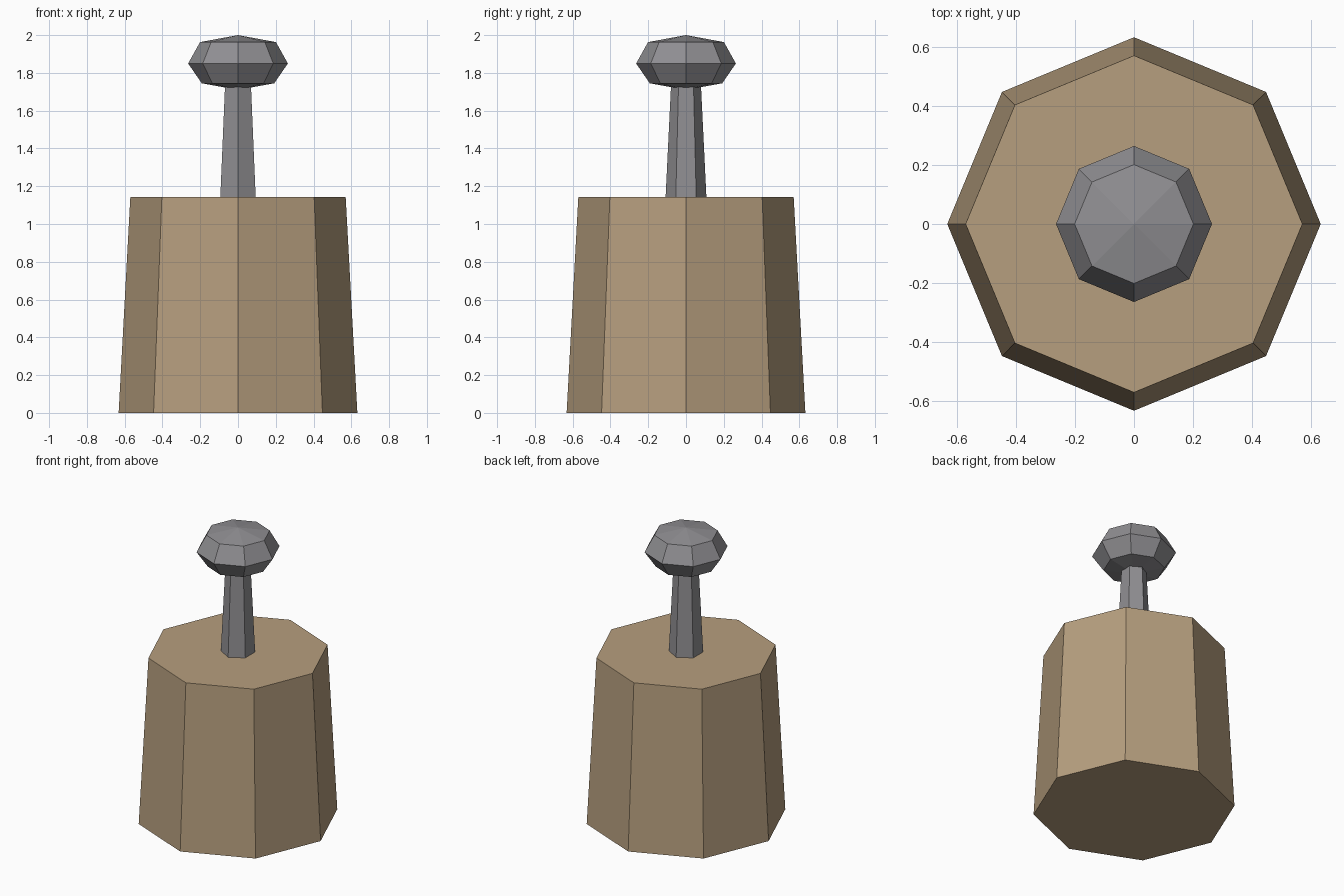
import bpy
import bmesh
from math import cos, sin, tau

cube = bpy.data.objects.get("Cube")
if cube:
    bpy.data.objects.remove(cube, do_unlink=True)


def make_material(name, rgb):
    mat = bpy.data.materials.new(name)
    mat.use_nodes = True
    color = (*rgb, 1.0)
    mat.diffuse_color = color
    bsdf = mat.node_tree.nodes["Principled BSDF"]
    bsdf.inputs["Base Color"].default_value = color
    bsdf.inputs["Roughness"].default_value = 0.8
    return mat


def lathe(name, profile, sides, mat, phase=0.0):
    """Faceted solid from (radius, z) pairs, bottom to top; radius 0 is an apex."""
    bm = bmesh.new()
    rings = []
    for r, z in profile:
        count = sides if r > 0 else 1
        angles = [phase + tau * i / sides for i in range(count)]
        rings.append([bm.verts.new((r * cos(a), r * sin(a), z)) for a in angles])
    for low, high in zip(rings, rings[1:]):
        for i in range(sides):
            j = (i + 1) % sides
            if len(low) == 1:
                bm.faces.new((low[0], high[j], high[i]))
            elif len(high) == 1:
                bm.faces.new((low[i], low[j], high[0]))
            else:
                bm.faces.new((low[i], low[j], high[j], high[i]))
    # Flat caps on open ends
    if len(rings[0]) > 1:
        bm.faces.new(rings[0][::-1])
    if len(rings[-1]) > 1:
        bm.faces.new(rings[-1])
    mesh = bpy.data.meshes.new(name)
    bm.to_mesh(mesh)
    bm.free()
    mesh.materials.append(mat)
    obj = bpy.data.objects.new(name, mesh)
    bpy.context.collection.objects.link(obj)
    return obj


wood = make_material("tan wood", (0.47, 0.345, 0.21))
metal = make_material("grey metal", (0.28, 0.275, 0.29))

# Tapered octagonal block
lathe("block", [(0.632, 0), (0.57, 1.143)], 8, wood)

# Slim hexagonal post, with corners facing front and back
lathe("post", [(0.108, 1.143), (0.079, 1.74)], 6, metal, phase=tau / 4)

# Faceted knob with shallow pointed ends
lathe("knob", [(0, 1.71), (0.192, 1.745), (0.264, 1.85), (0.201, 1.963), (0, 2)],
      8, metal)
